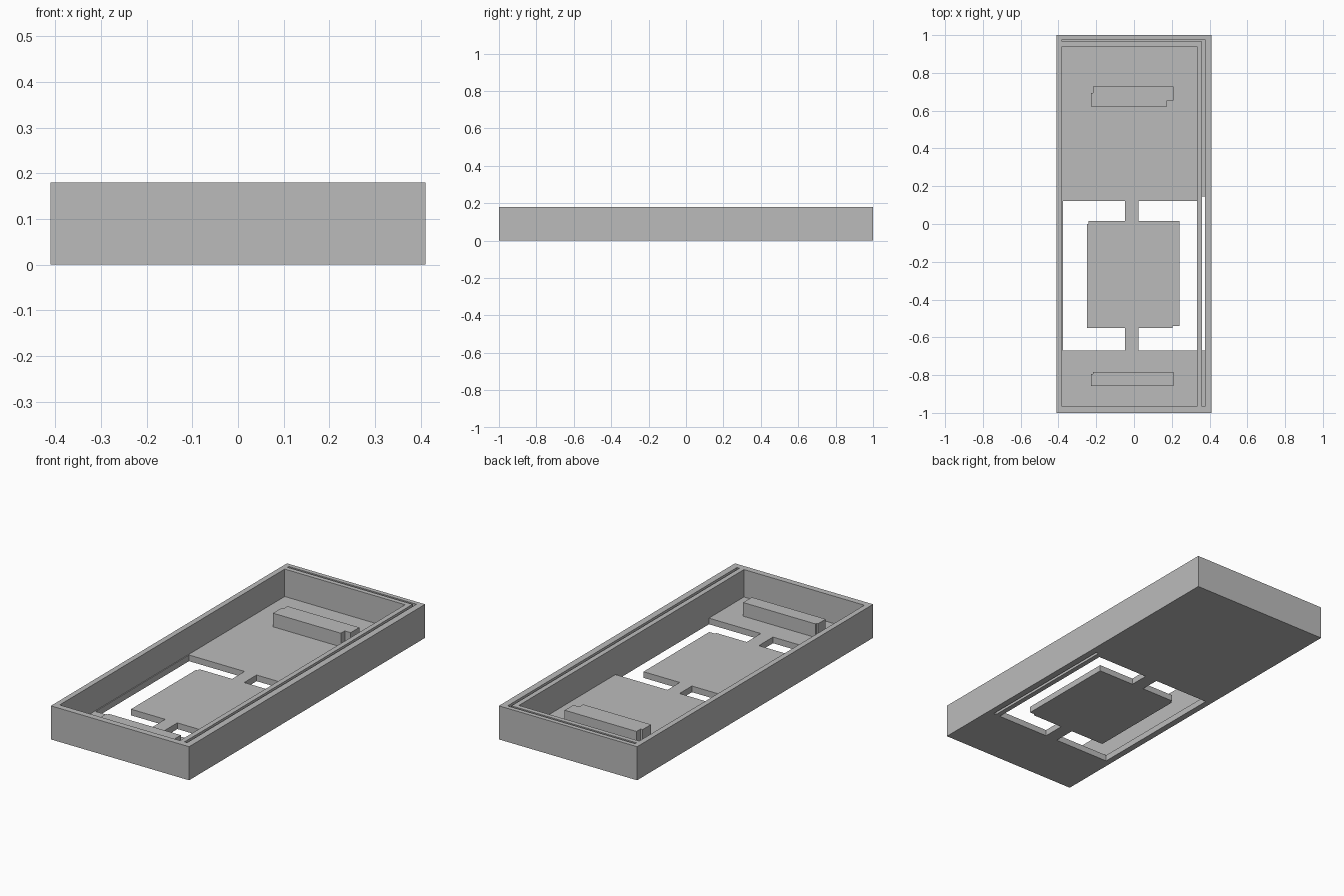
import bpy
import bmesh

if "Cube" in bpy.data.objects:
    bpy.data.objects.remove(bpy.data.objects["Cube"])

H = 0.18        # overall height
FLOOR = 0.033   # floor thickness

grey = bpy.data.materials.new("light grey")
grey.diffuse_color = (0.5, 0.5, 0.5, 1)
grey.use_nodes = True
grey.node_tree.nodes["Principled BSDF"].inputs["Base Color"].default_value = grey.diffuse_color


def prism(name, outline, z0, z1):
    """Extrude a counter-clockwise outline from z0 to z1."""
    bm = bmesh.new()
    base = bm.faces.new([bm.verts.new((x, y, z0)) for x, y in outline])
    top = bmesh.ops.extrude_face_region(bm, geom=[base], use_keep_orig=True)
    verts = [g for g in top["geom"] if isinstance(g, bmesh.types.BMVert)]
    bmesh.ops.translate(bm, verts=verts, vec=(0, 0, z1 - z0))
    bmesh.ops.recalc_face_normals(bm, faces=bm.faces)
    mesh = bpy.data.meshes.new(name)
    bm.to_mesh(mesh)
    bm.free()
    mesh.materials.append(grey)
    obj = bpy.data.objects.new(name, mesh)
    bpy.context.collection.objects.link(obj)
    return obj


def rect(x0, x1, y0, y1):
    return [(x0, y0), (x1, y0), (x1, y1), (x0, y1)]


def cut(obj, cutter):
    """Subtract the cutter for good and remove it."""
    mod = obj.modifiers.new("cut", 'BOOLEAN')
    mod.operation = 'DIFFERENCE'
    mod.solver = 'EXACT'
    mod.object = cutter
    bpy.context.view_layer.objects.active = obj
    bpy.ops.object.modifier_apply(modifier=mod.name)
    bpy.data.objects.remove(cutter)


# Tray body with its main cavity
tray = prism("tray", rect(-0.41, 0.41, -1, 1), 0, H)
cut(tray, prism("cavity", rect(-0.381, 0.333, -0.967, 0.94), FLOOR, 0.3))

# Narrow L-shaped groove in the right and back rim
groove = [(0.36, -0.967), (0.375, -0.967), (0.375, 0.976),
          (-0.381, 0.976), (-0.381, 0.965), (0.36, 0.965)]
cut(tray, prism("rim_groove", groove, FLOOR, 0.3))

# Slot through the floor below the right groove
cut(tray, prism("floor_slot", rect(0.36, 0.375, -0.67, 0.145), -0.1, 0.1))

# Two C-shaped windows leave a centre plate held by two tabs
left_window = [(-0.376, -0.67), (-0.047, -0.67), (-0.047, -0.55),
               (-0.25, -0.55), (-0.25, 0.0), (-0.24, 0.0),
               (-0.24, 0.017), (-0.047, 0.017), (-0.047, 0.122),
               (-0.376, 0.122)]
right_window = [(0.025, -0.67), (0.333, -0.67), (0.333, 0.122),
                (0.025, 0.122), (0.025, 0.017), (0.24, 0.017),
                (0.24, -0.54), (0.205, -0.54), (0.205, -0.55),
                (0.025, -0.55)]
for outline in (left_window, right_window):
    cut(tray, prism("window", outline, -0.1, 0.1))

# Raised blocks with notched corners
BLOCK_TOP = FLOOR + 0.073
prism("back_block", [(-0.228, 0.622), (0.175, 0.622), (0.175, 0.655),
                     (0.21, 0.655), (0.21, 0.728), (-0.216, 0.728),
                     (-0.216, 0.693), (-0.228, 0.693)], FLOOR, BLOCK_TOP)
prism("front_block", [(-0.228, -0.858), (0.21, -0.858), (0.21, -0.784),
                      (-0.218, -0.784), (-0.218, -0.793),
                      (-0.228, -0.793)], FLOOR, BLOCK_TOP)
